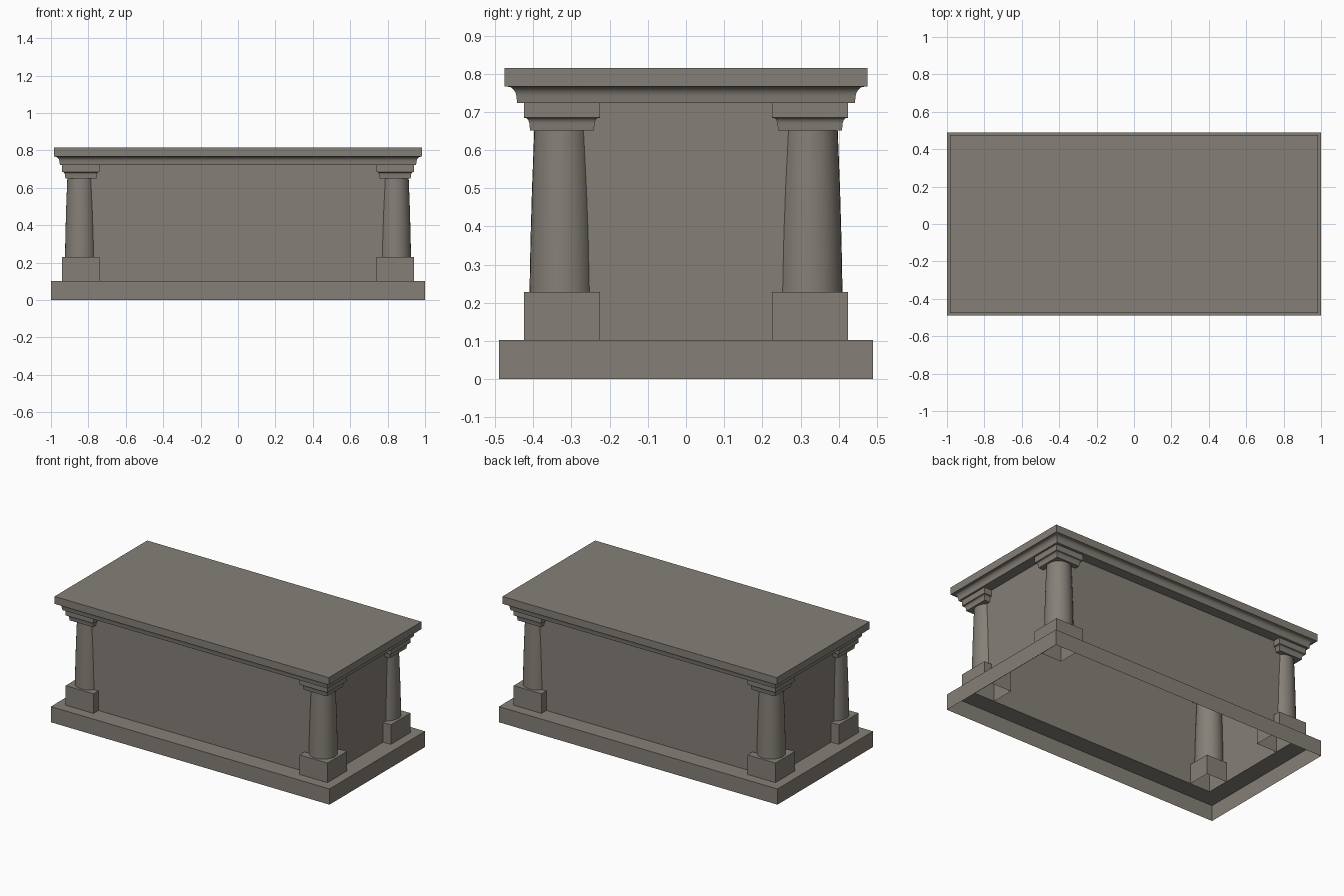
import bpy, bmesh, math

if "Cube" in bpy.data.objects:
    bpy.data.objects.remove(bpy.data.objects["Cube"])

stone = bpy.data.materials.new("warm grey stone")
stone.diffuse_color = (0.235, 0.215, 0.185, 1)
stone.use_nodes = True
stone.node_tree.nodes["Principled BSDF"].inputs["Base Color"].default_value = stone.diffuse_color


def loft(name, rings, cx=0, cy=0, cap_bottom=False, cap_top=False):
    """Skin a stack of rectangles given as (half x, half y, z)."""
    bm = bmesh.new()
    loops = [[bm.verts.new((cx + sx * hx, cy + sy * hy, z))
              for sx, sy in ((-1, -1), (1, -1), (1, 1), (-1, 1))]
             for hx, hy, z in rings]
    for a, b in zip(loops, loops[1:]):
        for i in range(4):
            j = (i + 1) % 4
            bm.faces.new((a[i], a[j], b[j], b[i]))
    if cap_bottom:
        bm.faces.new(loops[0][::-1])
    if cap_top:
        bm.faces.new(loops[-1])
    return finish(name, bm)


def finish(name, bm):
    me = bpy.data.meshes.new(name)
    bm.to_mesh(me)
    bm.free()
    me.materials.append(stone)
    ob = bpy.data.objects.new(name, me)
    bpy.context.collection.objects.link(ob)
    return ob


def smooth(ob):
    bpy.ops.object.select_all(action='DESELECT')
    ob.select_set(True)
    bpy.context.view_layer.objects.active = ob
    bpy.ops.object.shade_smooth_by_angle(angle=math.radians(32))


# quarter-round cove: (fraction of inset, fraction of height) from bottom to top
COVE = [(1 - math.cos(t * math.pi / 12), math.sin(t * math.pi / 12)) for t in range(7)]

BX, BY = 0.885, 0.375       # half size of the chest body

# open-bottomed stepped base and chest walls
loft("base", [(1, 0.49, 0), (1, 0.49, 0.102), (BX, BY, 0.102)])
loft("body", [(BX, BY, 0.102), (BX, BY, 0.723)])

# overhanging lid with a coved moulding beneath
rings = [(BX, BY, 0.723), (0.952, 0.442, 0.723)]
rings += [(0.954 + 0.022 * u, 0.444 + 0.022 * u, 0.736 + 0.03 * v) for u, v in COVE]
rings += [(0.985, 0.475, 0.767), (0.985, 0.475, 0.815)]
smooth(loft("lid", rings, cap_top=True))

# four corner columns
for sx, fx in ((-1, "left"), (1, "right")):
    for sy, fy in ((-1, "front"), (1, "back")):
        cx, cy, tag = sx * 0.84, sy * 0.325, f"{fy}_{fx}"
        loft("plinth_" + tag, [(.1, .1, .102), (.1, .1, .229)], cx, cy, cap_top=True)

        # tapered round shaft
        bm = bmesh.new()
        n, prev = 32, None
        for z, r in ((.229, .085), (.36, .0825), (.5, .0785), (.652, .0725)):
            cur = [bm.verts.new((cx + r * math.cos(2 * math.pi * i / n),
                                 cy + r * math.sin(2 * math.pi * i / n), z)) for i in range(n)]
            if prev:
                for i in range(n):
                    j = (i + 1) % n
                    bm.faces.new((prev[i], prev[j], cur[j], cur[i]))
            prev = cur
        smooth(finish("shaft_" + tag, bm))

        # square capital with cove and flat block above
        cap = [(.083, .083, .651)]
        cap += [(.085 + .01 * u, .085 + .01 * u, .664 + .02 * v) for u, v in COVE]
        cap += [(.1, .1, .685), (.1, .1, .723)]
        smooth(loft("capital_" + tag, cap, cx, cy, cap_bottom=True, cap_top=True))
